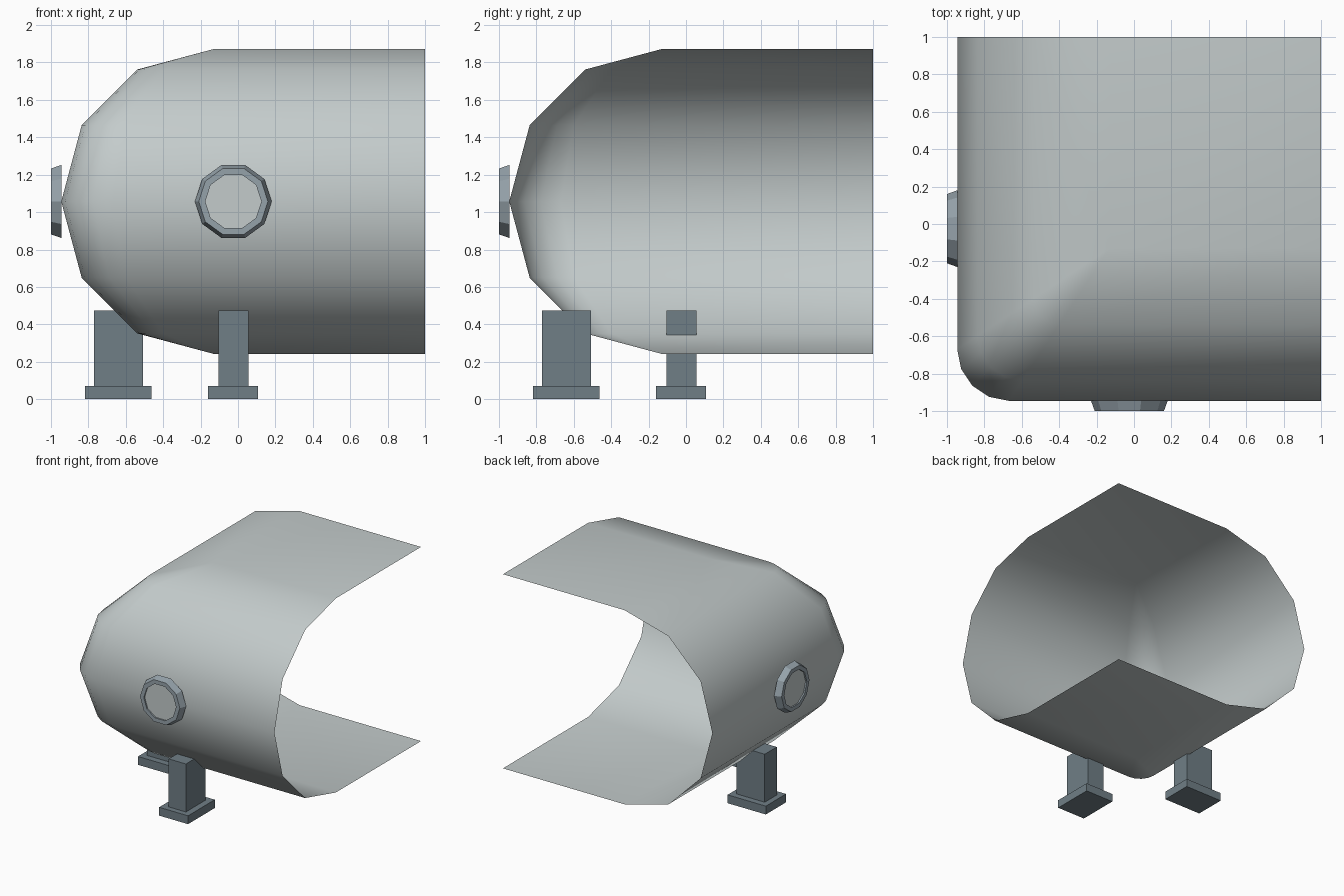
import bpy, bmesh
from math import cos, sin, pi

cube = bpy.data.objects.get("Cube")
if cube:
    bpy.data.objects.remove(cube, do_unlink=True)


def material(name, rgb):
    m = bpy.data.materials.new(name)
    m.use_nodes = True
    m.diffuse_color = (*rgb, 1)
    m.node_tree.nodes["Principled BSDF"].inputs["Base Color"].default_value = (*rgb, 1)
    return m


PALE = material("pale grey", (0.55, 0.60, 0.60))
RIM = material("blue grey", (0.30, 0.36, 0.40))
DARK = material("dark blue grey", (0.16, 0.21, 0.24))


def finish(bm, name, mats):
    mesh = bpy.data.meshes.new(name)
    bm.to_mesh(mesh)
    bm.free()
    for m in mats:
        mesh.materials.append(m)
    ob = bpy.data.objects.new(name, mesh)
    bpy.context.collection.objects.link(ob)
    return ob


MID, INNER, RADIUS, CORNER, END = 1.057, 0.13, 0.815, 0.275, 1.0


def ring_path(d, r):
    """L-shaped path at wall distance d with its corner rounded by r."""
    c = -d + r
    if r < 0.001:
        arc = [(-d, -d)] * 5
    else:
        arc = [(c - r * sin(k * pi / 8), c - r * cos(k * pi / 8)) for k in range(5)]
    return [(END, -d)] + arc + [(-d, END)]


# Shell: half-round wall turning a corner, with flat top and bottom sheets
bm = bmesh.new()
rings = []
for i in range(7):
    a = pi / 2 - i * pi / 6
    out = max(cos(a), 0)
    z = MID + RADIUS * sin(a)
    path = ring_path(INNER + RADIUS * out, CORNER * out)
    rings.append([bm.verts.new((x, y, z)) for x, y in path])
for upper, lower in zip(rings, rings[1:]):
    for j in range(6):
        bm.faces.new((upper[j], upper[j + 1], lower[j + 1], lower[j]))
for ring, flip in ((rings[0], True), (rings[-1], False)):
    far = bm.verts.new((END, END, ring[0].co.z))
    loop = [ring[0], ring[3], ring[6], far]
    bm.faces.new(loop[::-1] if flip else loop)
bmesh.ops.remove_doubles(bm, verts=bm.verts, dist=0.0005)
shell = finish(bm, "corner_shell", [PALE])
for p in shell.data.polygons:
    p.use_smooth = True


def place(u, depth, z, side):
    """Along-wall u and outward depth, on the front or the right wall."""
    return (-depth, u, z) if side else (u, -depth, z)


# Round ports with a bevelled rim and a pale recessed disc
def port(name, side):
    bm = bmesh.new()
    profile = [(0.205, 0.945), (0.185, 1.0), (0.15, 1.0), (0.15, 0.988)]
    loops = []
    for r, depth in profile:
        loops.append([bm.verts.new(place(-0.025 + r * cos(k * pi / 5), depth,
                                         MID + r * sin(k * pi / 5), side))
                      for k in range(10)])
    for a, b in zip(loops, loops[1:]):
        for k in range(10):
            n = (k + 1) % 10
            bm.faces.new((a[k], a[n], b[n], b[k]))
    bm.faces.new(loops[0])
    bm.faces.new(loops[-1]).material_index = 1
    bmesh.ops.recalc_face_normals(bm, faces=bm.faces)
    return finish(bm, name, [RIM, PALE])


# Support legs: a post on a wider foot plate
def box(name, u, depth, z, side):
    bm = bmesh.new()
    bmesh.ops.create_cube(bm, size=1)
    for v in bm.verts:
        p = [lo + (hi - lo) * (c + 0.5) for (lo, hi), c in zip((u, depth, z), v.co)]
        v.co = place(*p, side)
    bmesh.ops.recalc_face_normals(bm, faces=bm.faces)
    return finish(bm, name, [DARK])


for side, label in enumerate(("front", "right")):
    port(label + "_port", side)
    box(label + "_leg", (-0.105, 0.055), (0.507, 0.77), (0.07, 0.473), side)
    box(label + "_foot", (-0.16, 0.108), (0.462, 0.817), (0, 0.07), side)
